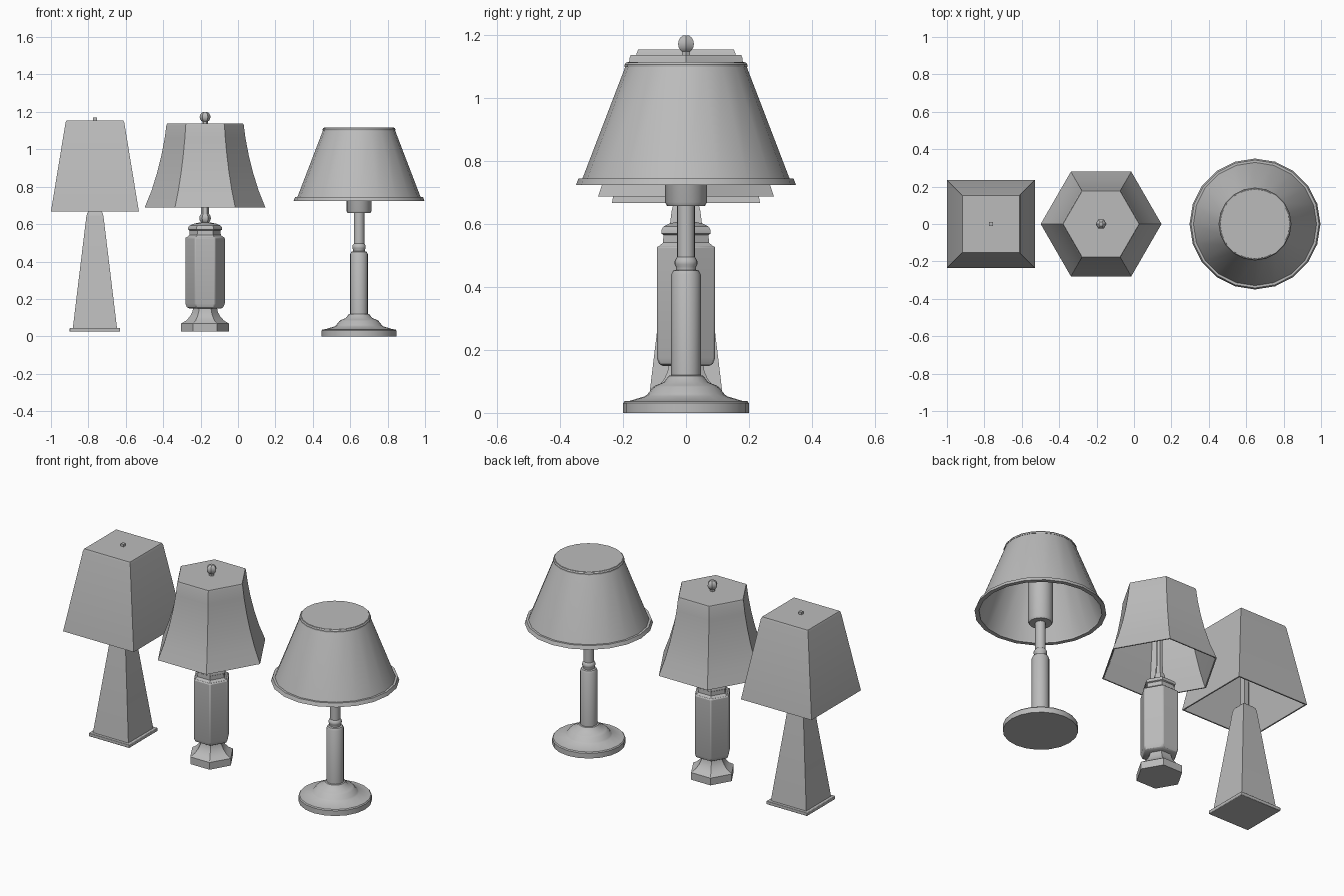
import bpy, bmesh, math

cube = bpy.data.objects.get("Cube")
if cube:
    bpy.data.objects.remove(cube, do_unlink=True)

grey = bpy.data.materials.new("plain_grey")
grey.use_nodes = True
grey.diffuse_color = (0.5, 0.5, 0.5, 1)
grey.node_tree.nodes["Principled BSDF"].inputs["Base Color"].default_value = (0.5, 0.5, 0.5, 1)


def turned(name, x, sides, profile, bevel=0):
    """Sweep a (radius, z) profile round a vertical axis; 4 sides use the half width."""
    square = sides == 4
    scale = math.sqrt(2) if square else 1
    phase = math.pi / 4 if square else 0
    bm = bmesh.new()
    rings = []
    for r, z in [(0, profile[0][1])] + profile + [(0, profile[-1][1])]:
        count = sides if r else 1
        ring = []
        for i in range(count):
            a = phase + math.tau * i / sides
            ring.append(bm.verts.new((r * scale * math.cos(a), r * scale * math.sin(a), z)))
        rings.append(ring)
    for low, high in zip(rings, rings[1:]):
        for i in range(sides):
            j = (i + 1) % sides
            if len(low) == 1:
                bm.faces.new((low[0], high[j], high[i]))
            elif len(high) == 1:
                bm.faces.new((low[i], low[j], high[0]))
            else:
                bm.faces.new((low[i], low[j], high[j], high[i]))
    bmesh.ops.recalc_face_normals(bm, faces=bm.faces)
    mesh = bpy.data.meshes.new(name)
    bm.to_mesh(mesh)
    bm.free()
    mesh.materials.append(grey)
    obj = bpy.data.objects.new(name, mesh)
    obj.location.x = x
    bpy.context.collection.objects.link(obj)
    bpy.ops.object.select_all(action='DESELECT')
    obj.select_set(True)
    bpy.context.view_layer.objects.active = obj
    bpy.ops.object.shade_smooth_by_angle(angle=math.radians(32))
    if bevel:
        mod = obj.modifiers.new("soft_edges", 'BEVEL')
        mod.width = bevel
        mod.segments = 2
        mod.limit_method = 'ANGLE'
        mod.angle_limit = math.radians(50)
    return obj


def shade(name, x, sides, outer, wall=0.008):
    """Hollow shade, open below and closed on top."""
    inner = [(r - wall, z) for r, z in outer]
    inner[-1] = (inner[-1][0], outer[-1][1] - wall)
    return turned(name, x, sides, inner[::-1] + outer)


def ball(r, z, steps=8):
    """Profile of a ball, without its poles."""
    return [(r * math.sin(math.pi * i / steps), z - r * math.cos(math.pi * i / steps))
            for i in range(1, steps)]


# Square lamp
x = -0.765
turned("square_base", x, 4, [(0.135, 0.025), (0.135, 0.045)], 0.003)
turned("square_column", x, 4, [(0.118, 0.045), (0.046, 0.64), (0.042, 0.657), (0.034, 0.668)])
turned("square_pole", x, 4, [(0.015, 0.66), (0.015, 1.15)])
shade("square_shade", x, 4, [(0.235, 0.668), (0.157, 1.143), (0.152, 1.155)])
turned("square_finial", x, 4, [(0.01, 1.15), (0.01, 1.17)])

# Hexagonal lamp
x = -0.176
turned("hex_foot", x, 6, [(0.128, 0.025), (0.128, 0.068), (0.1, 0.085), (0.08, 0.108),
                          (0.068, 0.13), (0.064, 0.152)])
turned("hex_body", x, 6, [(0.085, 0.149), (0.099, 0.156), (0.107, 0.175), (0.107, 0.53)], 0.006)
turned("hex_collar", x, 6, [(0.098, 0.53), (0.084, 0.542), (0.083, 0.566), (0.09, 0.57),
                            (0.09, 0.582), (0.083, 0.592), (0.06, 0.602), (0.03, 0.608)])
turned("hex_neck_ball", x, 6, ball(0.031, 0.632))
turned("hex_pole", x, 6, [(0.021, 0.605), (0.021, 0.69), (0.016, 0.7), (0.016, 1.13)])
shade("hex_shade", x, 6, [(0.323, 0.688), (0.286, 0.78), (0.255, 0.88), (0.233, 0.97),
                          (0.216, 1.06), (0.207, 1.128), (0.203, 1.137)])
turned("hex_finial_stem", x, 6, [(0.015, 1.13), (0.015, 1.16)])
turned("hex_finial_ball", x, 6, ball(0.029, 1.173))

# Round lamp
x = 0.647
turned("round_base", x, 20, [(0.2, 0), (0.2, 0.031), (0.195, 0.037), (0.18, 0.038),
                             (0.13, 0.053), (0.122, 0.06), (0.105, 0.082), (0.095, 0.088),
                             (0.07, 0.098), (0.055, 0.118), (0.047, 0.12)])
turned("round_column", x, 20, [(0.047, 0.11), (0.047, 0.44), (0.041, 0.452), (0.032, 0.455),
                               (0.032, 0.465), (0.036, 0.472), (0.036, 0.482), (0.031, 0.492),
                               (0.028, 0.495), (0.028, 0.67)])
turned("round_socket", x, 20, [(0.06, 0.658), (0.067, 0.67), (0.067, 1.1)])
shade("round_shade", x, 20, [(0.335, 0.73), (0.19, 1.108), (0.186, 1.116)])
turned("shade_top_trim", x, 20, [(0.195, 1.1), (0.195, 1.108), (0.19, 1.114)])

# Rolled band round the bottom of the round shade
band = turned("shade_bottom_trim", x, 20, [(0.35, 0.724), (0.342, 0.745), (0.326, 0.745),
                                           (0.326, 0.724), (0.35, 0.724)])
bm = bmesh.new()
bm.from_mesh(band.data)
caps = [v for v in bm.verts if math.hypot(v.co.x, v.co.y) < 0.01]
bmesh.ops.delete(bm, geom=caps, context='VERTS')
bmesh.ops.remove_doubles(bm, verts=bm.verts, dist=0.0001)
bmesh.ops.recalc_face_normals(bm, faces=bm.faces)
bm.to_mesh(band.data)
bm.free()
